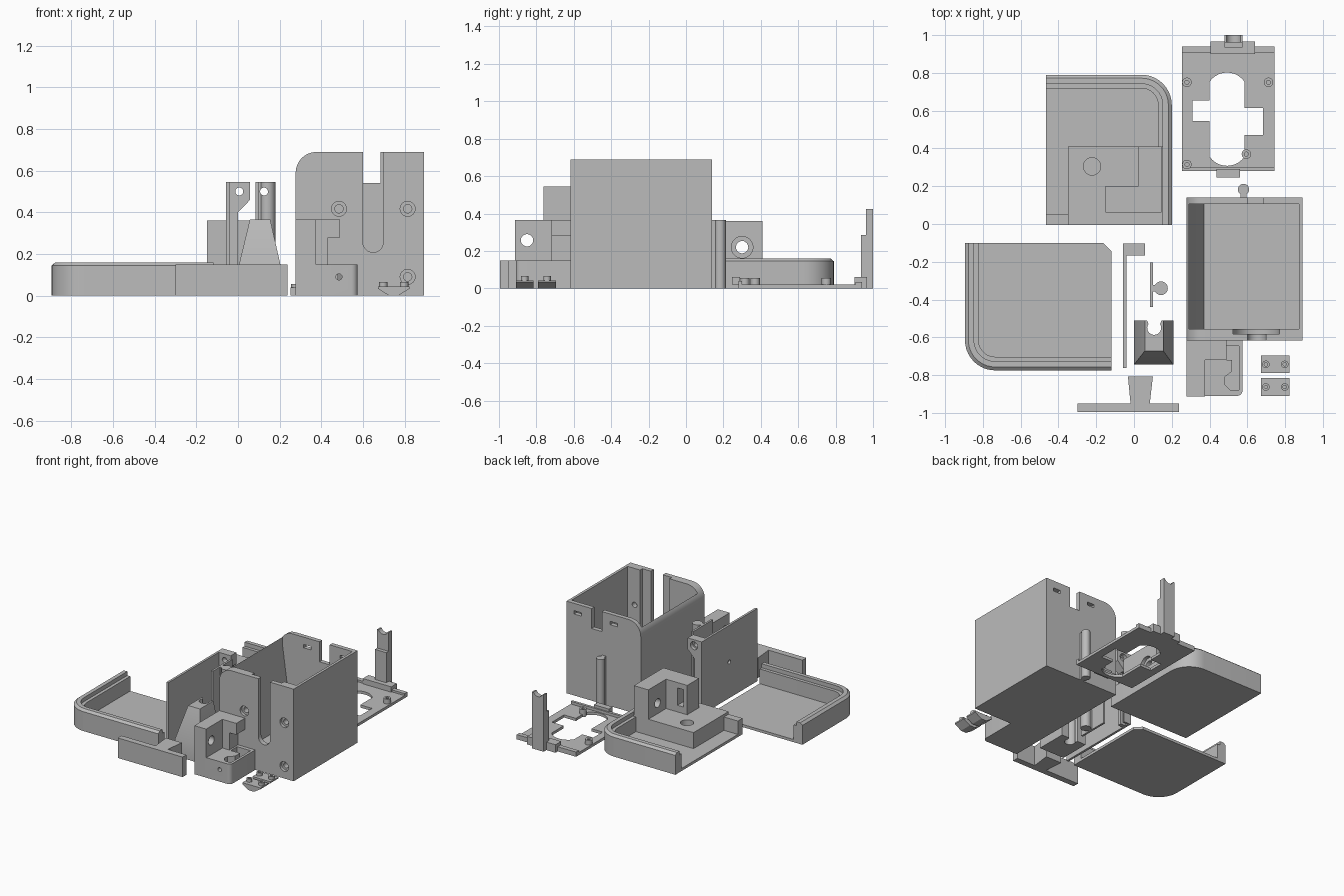
import bpy, bmesh, math
from mathutils import Vector

grey = bpy.data.materials.new("plain grey")
grey.diffuse_color = (0.5, 0.5, 0.5, 1)


def finish(name, bm):
    bmesh.ops.recalc_face_normals(bm, faces=bm.faces)
    me = bpy.data.meshes.new(name)
    bm.to_mesh(me)
    bm.free()
    ob = bpy.data.objects.new(name, me)
    bpy.context.collection.objects.link(ob)
    me.materials.append(grey)
    return ob


def loft(name, rings):
    """Closed solid through rings with equal point counts."""
    bm = bmesh.new()
    vs = [[bm.verts.new(p) for p in ring] for ring in rings]
    n = len(vs[0])
    for a, b in zip(vs, vs[1:]):
        for i in range(n):
            bm.faces.new((a[i], a[(i + 1) % n], b[(i + 1) % n], b[i]))
    bm.faces.new(vs[0][::-1])
    bm.faces.new(vs[-1])
    return finish(name, bm)


def place(axis, u, v, w):
    return {'x': (w, u, v), 'y': (u, w, v), 'z': (u, v, w)}[axis]


def prism(name, axis, pts, a, b):
    return loft(name, [[place(axis, u, v, w) for u, v in pts] for w in (a, b)])


def box(name, x0, x1, y0, y1, z0, z1):
    return prism(name, 'z', [(x0, y0), (x1, y0), (x1, y1), (x0, y1)], z0, z1)


def arc(cx, cy, r, a0, a1, n=12):
    return [(cx + r * math.cos(math.radians(a0 + (a1 - a0) * i / n)),
             cy + r * math.sin(math.radians(a0 + (a1 - a0) * i / n))) for i in range(n + 1)]


def rod(name, axis, u, v, r, a, b, n=24):
    return prism(name, axis, arc(u, v, r, 0, 360 - 360 / n, n - 1), a, b)


def change(ob, others, op='DIFFERENCE'):
    for o in others:
        m = ob.modifiers.new("bool", 'BOOLEAN')
        m.operation, m.solver, m.object = op, 'EXACT', o
        bpy.context.view_layer.objects.active = ob
        bpy.ops.object.modifier_apply(modifier=m.name)
        bpy.data.objects.remove(o)
    return ob


# Main case: rounded left shoulder, sloped inner left wall
X0, X1, Y0, Y1, H = 0.277, 0.893, -0.617, 0.14, 0.69
case = prism("case", 'y', [(X0, 0), (X1, 0), (X1, H)] + arc(X0 + 0.1, H - 0.1, 0.1, 90, 180), Y0, Y1)
cuts = [prism("c", 'y', [(0.37, 0.03), (0.873, 0.03), (0.873, 0.8), (0.292, 0.8), (0.292, 0.6)], -0.555, 0.107)]
cuts.append(prism("c", 'y', [(0.698, 0.8), (0.6, 0.8)] + arc(0.649, 0.257, 0.049, 180, 360), -0.7, -0.5))
cuts.append(prism("c", 'y', [(0.77, 0.8), (0.525, 0.8)] + arc(0.6475, 0.28, 0.1225, 180, 360), -0.582, -0.5))
cuts.append(box("c", 0.6, 0.685, 0.05, 0.2, 0.54, 0.8))
for x in (0.5, 0.8):
    cuts.append(box("c", x - 0.03, x + 0.03, 0.05, 0.2, 0.61, 0.635))
for x, z in ((0.485, 0.417), (0.815, 0.417), (0.815, 0.09)):
    cuts.append(rod("c", 'y', x, z, 0.036, -0.7, -0.595))
    cuts.append(rod("c", 'y', x, z, 0.02, -0.7, -0.5))
change(case, cuts)

# Hinge rod on the back of the case
rod("case_rod", 'z', 0.58, 0.183, 0.03, 0, 0.365)
box("case_rod_neck", 0.565, 0.595, 0.135, 0.17, 0, 0.365)

# Front bracket: base with pocket, tall drilled side wall, stepped rear block
base = prism("bracket_base", 'z', [(0.277, -0.61), (0.277, -0.91)] + arc(0.545, -0.88, 0.03, 270, 360, 6)
             + [(0.575, -0.61)], 0, 0.15)
pocket = prism("c", 'z', [(0.445, -0.72), (0.52, -0.72), (0.52, -0.78), (0.48, -0.81), (0.48, -0.85),
                          (0.51, -0.88), (0.556, -0.88), (0.556, -0.645), (0.445, -0.645)], 0.04, 0.3)
change(base, [pocket, rod("c", 'y', 0.485, 0.09, 0.015, -1, -0.85)])
side = box("bracket_side", 0.277, 0.375, -0.913, -0.612, 0.15, 0.365)
change(side, [rod("c", 'x', y, 0.257, 0.033, 0.2, 0.45) for y in (-0.85, -0.68)])
prism("bracket_step", 'y', [(0.375, 0.15), (0.432, 0.15), (0.432, 0.28), (0.49, 0.28), (0.49, 0.365),
                            (0.375, 0.365)], -0.72, -0.612)

# Two small clamps with screw nubs
for y in (-0.743, -0.863):
    prism("clamp", 'y', [(0.725, 0), (0.77, 0), (0.823, 0.033), (0.823, 0.043), (0.673, 0.043), (0.673, 0.033)],
          y - 0.047, y + 0.047)
    for x in (0.698, 0.798):
        nub = rod("clamp_nub", 'z', x, y, 0.02, 0.04, 0.066, 16)
        change(nub, [rod("c", 'z', x, y, 0.009, 0.045, 0.1, 12)])

# Mounting plate with shaped opening
plate = box("mount_plate", 0.253, 0.745, 0.285, 0.94, 0, 0.02)
opening = arc(0.4925, 0.69, 0.112, 35, 145, 10) + arc(0.4925, 0.42, 0.112, 215, 325, 10)
change(plate, [prism("c", 'z', opening, -0.1, 0.1),
               box("c", 0.31, 0.42, 0.545, 0.655, -0.1, 0.1),
               box("c", 0.57, 0.682, 0.47, 0.613, -0.1, 0.1)])
box("plate_back_lip", 0.253, 0.745, 0.907, 0.94, 0.02, 0.035)
box("plate_back_tab", 0.405, 0.64, 0.9, 0.967, 0, 0.06)
box("plate_front_lip", 0.253, 0.745, 0.28, 0.3, 0, 0.04)
box("plate_front_tab", 0.437, 0.56, 0.245, 0.29, 0.02, 0.06)
for x, y in ((0.28, 0.315), (0.595, 0.37), (0.28, 0.75), (0.712, 0.75)):
    boss = rod("plate_boss", 'z', x, y, 0.025, 0.0, 0.055)
    change(boss, [rod("c", 'z', x, y, 0.011, 0.02, 0.1, 12)])

# Upright post with a cradle on top
post = prism("post", 'x', [(0.935, 0), (1.0, 0), (1.0, 0.425), (0.962, 0.425), (0.962, 0.285), (0.935, 0.285)],
             0.48, 0.575)
change(post, [rod("c", 'y', 0.5275, 0.44, 0.04, 0.9, 1.1)])


# Trays: floor plus a stepped rim swept round one corner
def tray(name, x0, x1, y0, y1, chamfer):
    r, sx, sy = 0.16, math.copysign(1, x1 - x0), math.copysign(1, y1 - y0)

    def path(d):
        turn = arc(0, 0, r - d, 90, 0, 10)
        return ([(x0, y1 - sy * d)] + [(x1 + sx * (u - r), y1 + sy * (v - r)) for u, v in turn]
                + [(x1 - sx * d, y0)])
    corner = [(x0 + sx * chamfer, y0), (x0, y0 + sy * chamfer)] if chamfer else [(x0, y0)]
    prism(name + "_floor", 'z', path(0) + corner, 0, 0.02)
    profile = [(0, 0), (0, 0.145), (0.018, 0.16), (0.048, 0.16), (0.048, 0.13), (0.072, 0.13), (0.072, 0)]
    lines = [[(x, y, z) for x, y in path(d)] for d, z in profile]
    loft(name + "_rim", list(zip(*lines)))


tray("back_tray", -0.465, 0.2, -0.005, 0.79, 0)
tray("front_tray", -0.895 + 0.777, -0.895, -0.1, -0.775, 0.045)

# Raised slab and L-shaped tower in the back tray
slab = box("tray_slab", -0.35, 0.15, -0.005, 0.41, 0.01, 0.14)
change(slab, [rod("c", 'z', -0.222, 0.305, 0.046, 0.05, 0.3)])
box("tray_ledge", -0.465, -0.34, -0.005, 0.05, 0.01, 0.12)
tower = prism("tower", 'z', [(-0.15, 0.06), (0.145, 0.06), (0.145, 0.41), (0.025, 0.41), (0.025, 0.2),
                             (-0.15, 0.2)], 0.13, 0.36)
change(tower, [rod("c", 'x', 0.3, 0.22, 0.033, -0.2, 0.3), rod("c", 'x', 0.3, 0.22, 0.058, 0.12, 0.3),
               box("c", -0.12, -0.07, 0.1, 0.3, 0.19, 0.32)])

# T-shaped foot
box("foot_bar", -0.3, 0.237, -0.995, -0.95, 0, 0.15)
prism("foot_stem", 'z', [(-0.018, -0.955), (0.083, -0.955), (0.1, -0.807), (-0.032, -0.807)], 0, 0.15)

# Thin upright panel with drilled flange
panel = box("panel", -0.058, -0.041, -0.762, -0.103, 0, 0.545)
change(panel, [rod("c", 'x', -0.43, 0.27, 0.015, -0.2, 0.2, 16)])
flange = prism("panel_flange", 'y', [(-0.058, 0), (0, 0), (0, 0.4), (0.058, 0.46), (0.058, 0.545), (-0.058, 0.545)],
               -0.168, -0.103)
change(flange, [rod("c", 'y', 0.006, 0.5, 0.019, -0.3, 0),
                rod("c", 'y', 0.006, 0.5, 0.03, -0.13, 0),
                box("c", -0.041, 0.1, -0.14, -0.115, -0.1, 0.4)])

# Slim sliding key with round rail
box("key_plate", 0.085, 0.1, -0.44, -0.205, 0, 0.545)
rail = rod("key_rail", 'z', 0.143, -0.34, 0.036, 0, 0.545)
change(rail, [box("n", 0.09, 0.15, -0.357, -0.323, 0, 0.545)], 'UNION')
change(rail, [rod("c", 'y', 0.125, 0.5, 0.019, -0.5, -0.2)])


# Tapered socket block
def rect(x0, x1, y0, y1, z):
    return [(x0, y0, z), (x1, y0, z), (x1, y1, z), (x0, y1, z)]


socket = loft("socket_block", [rect(0, 0.208, -0.745, -0.512, 0), rect(0, 0.208, -0.745, -0.512, 0.13),
                               rect(0.057, 0.155, -0.672, -0.512, 0.365)])
change(socket, [rod("c", 'z', 0.107, -0.55, 0.037, -0.1, 0.5),
                prism("c", 'z', [(0.085, -0.55), (0.13, -0.55), (0.15, -0.5), (0.065, -0.5)], -0.1, 0.5)])

# Smooth the curves, keep edges sharp
bpy.ops.object.select_all(action='SELECT')
bpy.context.view_layer.objects.active = case
bpy.ops.object.shade_smooth_by_angle(angle=math.radians(30))
